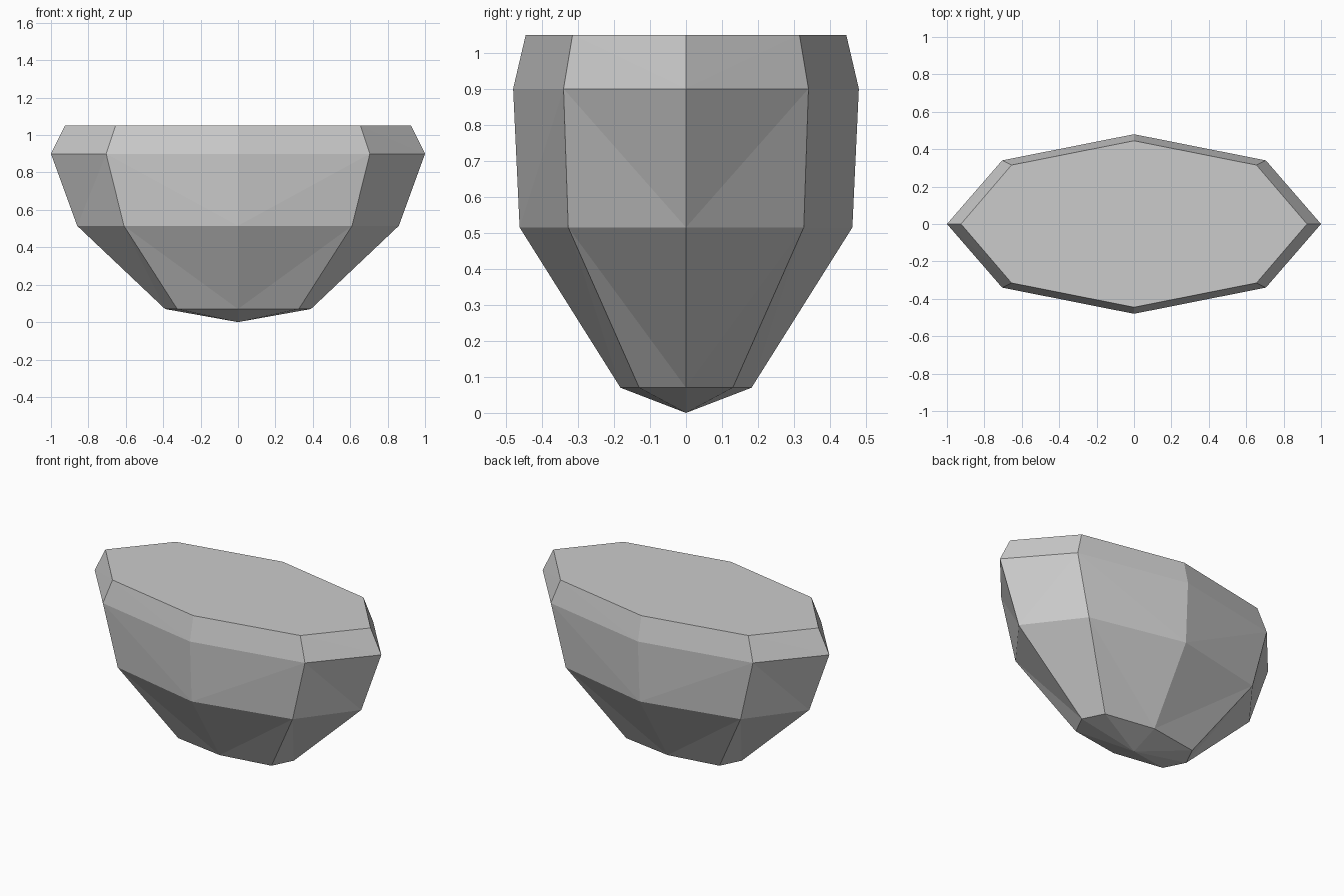
import bpy
import bmesh

cube = bpy.data.objects.get("Cube")
if cube:
    bpy.data.objects.remove(cube, do_unlink=True)

# Single grey stone colour
grey = bpy.data.materials.new("stone_grey")
grey.use_nodes = True
colour = (0.6, 0.6, 0.6, 1)
grey.diffuse_color = colour
grey.node_tree.nodes["Principled BSDF"].inputs["Base Color"].default_value = colour

# Eight-sided rings: height, half length, corner x, corner y, half depth
RINGS = [
    (0.07, 0.39, 0.325, 0.13, 0.182),
    (0.515, 0.86, 0.61, 0.327, 0.462),
    (0.90, 1.0, 0.705, 0.34, 0.48),
    (1.05, 0.925, 0.655, 0.315, 0.445),
]


def add_ring(bm, z, length, cx, cy, depth):
    outline = [(length, 0), (cx, cy), (0, depth), (-cx, cy),
               (-length, 0), (-cx, -cy), (0, -depth), (cx, -cy)]
    return [bm.verts.new((x, y, z)) for x, y in outline]


bm = bmesh.new()
rings = [add_ring(bm, *ring) for ring in RINGS]
tip = bm.verts.new((0, 0, 0))
count = len(rings[0])

# Pointed underside, faceted sides and flat top
for i in range(count):
    j = (i + 1) % count
    bm.faces.new((tip, rings[0][j], rings[0][i]))
    for low, high in zip(rings, rings[1:]):
        # Split each facet from the front, back or end ridge outwards
        if i % 2 == 0:
            bm.faces.new((low[i], low[j], high[j]))
            bm.faces.new((low[i], high[j], high[i]))
        else:
            bm.faces.new((low[i], low[j], high[i]))
            bm.faces.new((low[j], high[j], high[i]))
bm.faces.new(rings[-1])
bmesh.ops.recalc_face_normals(bm, faces=bm.faces)

mesh = bpy.data.meshes.new("floating_rock")
bm.to_mesh(mesh)
bm.free()
mesh.materials.append(grey)
rock = bpy.data.objects.new("floating_rock", mesh)
bpy.context.collection.objects.link(rock)
